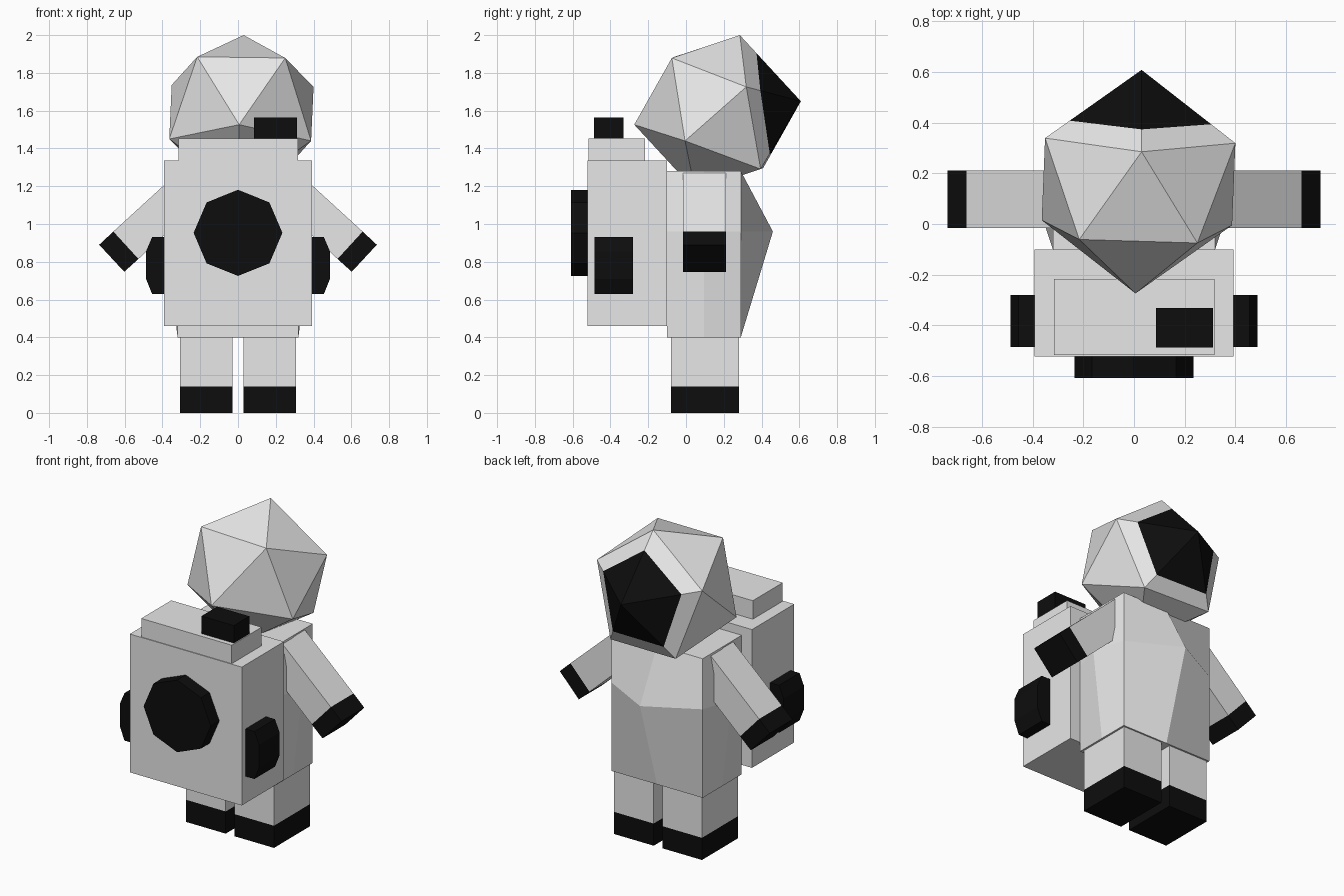
import bpy, bmesh, math
from mathutils import Vector

if "Cube" in bpy.data.objects:
    bpy.data.objects.remove(bpy.data.objects["Cube"])


def material(name, value):
    m = bpy.data.materials.new(name)
    m.diffuse_color = (value, value, value, 1)
    m.use_nodes = True
    m.node_tree.nodes["Principled BSDF"].inputs["Base Color"].default_value = m.diffuse_color
    return m


WHITE = material("suit white", 0.8)
BLACK = material("matte black", 0.004)


def finish(bm, name, *mats):
    bmesh.ops.recalc_face_normals(bm, faces=bm.faces[:])
    me = bpy.data.meshes.new(name)
    bm.to_mesh(me)
    bm.free()
    for m in mats:
        me.materials.append(m)
    ob = bpy.data.objects.new(name, me)
    bpy.context.collection.objects.link(ob)
    return ob


def box_mesh(lo, hi):
    bm = bmesh.new()
    bmesh.ops.create_cube(bm, size=1)
    for v in bm.verts:
        v.co = Vector([l + (c + 0.5) * (h - l) for l, h, c in zip(lo, hi, v.co)])
    return bm


def box(name, lo, hi, mat):
    return finish(box_mesh(lo, hi), name, mat)


def prism(name, profile, y0, y1, mat, sx=1):
    """Extrude an x-z outline along y."""
    bm = bmesh.new()
    face = bm.faces.new([bm.verts.new((sx * x, y0, z)) for x, z in profile])
    ext = bmesh.ops.extrude_face_region(bm, geom=[face], use_keep_orig=True)
    for v in ext["geom"]:
        if isinstance(v, bmesh.types.BMVert):
            v.co.y = y1
    return finish(bm, name, mat)


# Torso: box split once each way, with chest and side centres pulled out
bm = box_mesh((-1, -1, -1), (1, 1, 1))
bmesh.ops.subdivide_edges(bm, edges=bm.edges[:], cuts=1, use_grid_fill=True)
for v in bm.verts:
    i, j, k = (round(c) for c in v.co)
    x, y, z = i * 0.32, 0.095 + j * 0.195, {-1: 0.40, 0: 0.96, 1: 1.28}[k]
    if k == 0 and i == 0 and j == 1:
        y = 0.46
    if k == 0 and j == 0:
        x = i * 0.385
    v.co = (x, y, z)
finish(bm, "torso", WHITE)

# Legs, boots, arms, gloves and side pods, once per side
for side, s in (("left", -1), ("right", 1)):
    xs = sorted((s * 0.03, s * 0.308))
    box(side + "_leg", (xs[0], -0.08, 0.14), (xs[1], 0.28, 0.45), WHITE)
    box(side + "_boot", (xs[0], -0.08, 0), (xs[1], 0.28, 0.14), BLACK)
    prism(side + "_arm", [(0.31, 1.28), (0.66, 0.96), (0.527, 0.815), (0.19, 1.125)],
          -0.015, 0.212, WHITE, s)
    prism(side + "_glove", [(0.66, 0.96), (0.735, 0.89), (0.602, 0.747), (0.527, 0.815)],
          -0.015, 0.212, BLACK, s)
    prism(side + "_pod", [(0.38, 0.63), (0.455, 0.63), (0.487, 0.71), (0.487, 0.855),
                          (0.455, 0.93), (0.38, 0.93)], -0.485, -0.28, BLACK, s)

# Backpack with top slab, valve block and octagonal vent
box("backpack", (-0.392, -0.522, 0.46), (0.392, -0.10, 1.335), WHITE)
box("backpack_top", (-0.315, -0.517, 1.335), (0.318, -0.218, 1.452), WHITE)
box("valve_block", (0.086, -0.487, 1.452), (0.312, -0.332, 1.563), BLACK)
ring = [math.radians(45 * i) for i in range(8)]
prism("vent", [(0.235 * math.sin(a), 0.953 + 0.228 * math.cos(a)) for a in ring],
      -0.608, -0.52, BLACK)

# Helmet: tilted icosahedron made from six opposite corner pairs
centre = Vector((0.018, 0.167, 1.588))
axis = Vector((0.012, 0.441, 0.062))
corners = [axis, Vector((0.012, 0.118, 0.412)), Vector((-0.234, -0.228, 0.297)),
           Vector((0.232, -0.242, 0.291)), Vector((-0.369, 0.172, 0.148)),
           Vector((0.382, 0.152, 0.138))]
bm = bmesh.new()
for c in corners:
    bm.verts.new(centre + c)
    bm.verts.new(centre - c)
bmesh.ops.convex_hull(bm, input=bm.verts[:])
# Visor: the cap around the front corner
cut = centre + axis * 0.558
bmesh.ops.bisect_plane(bm, geom=bm.verts[:] + bm.edges[:] + bm.faces[:],
                       plane_co=cut, plane_no=axis)
for f in bm.faces:
    f.material_index = int((f.calc_center_median() - cut).dot(axis) > 0)
finish(bm, "helmet", WHITE, BLACK)
